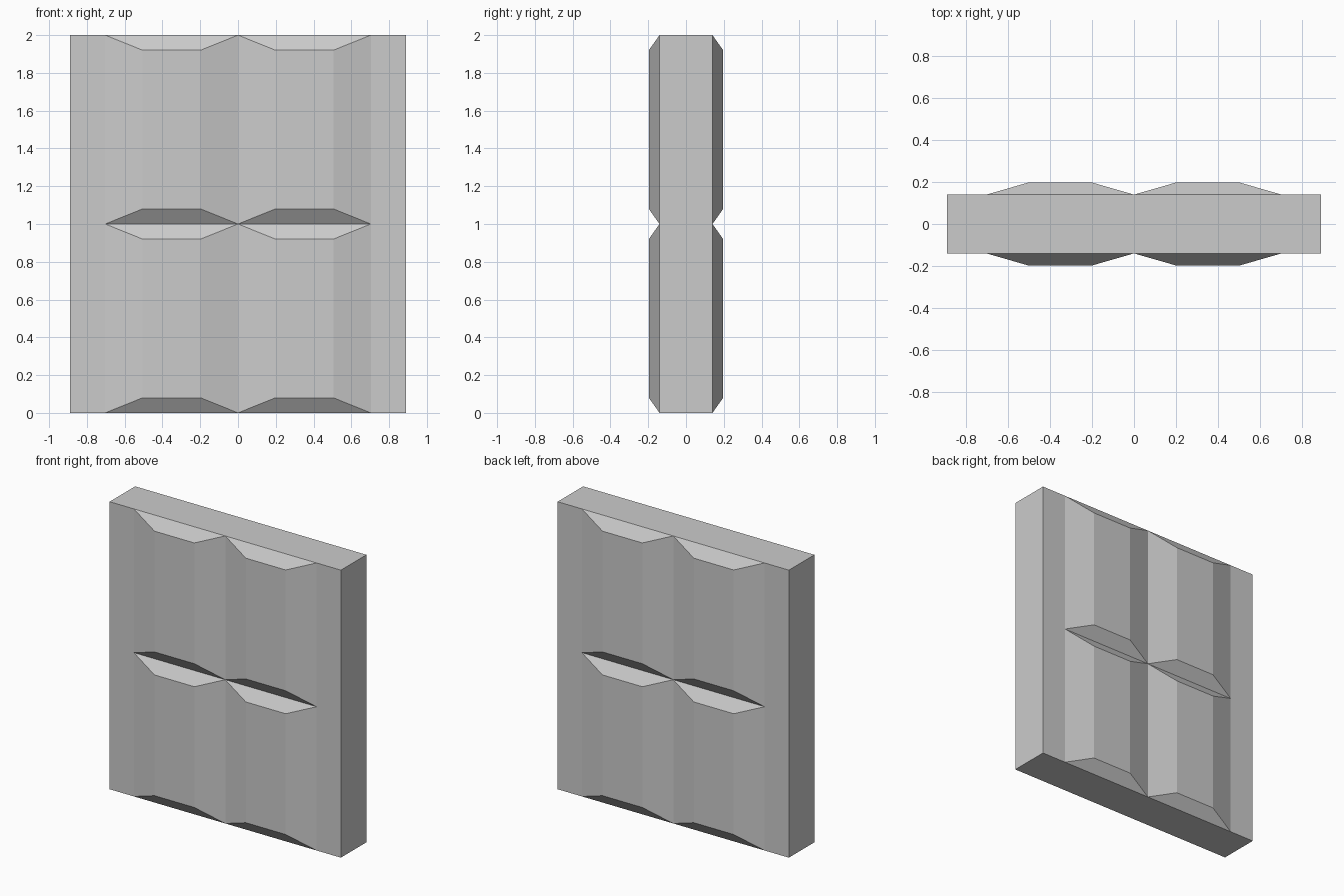
import bpy, bmesh
from mathutils import Matrix, Vector

if "Cube" in bpy.data.objects:
    bpy.data.objects.remove(bpy.data.objects["Cube"])

W, D, H = 0.89, 0.14, 2.0          # slab half width, half depth, height
PANEL_X, DEPTH = 0.703, 0.197      # outer panel edge, raised panel depth
INSET_X, INSET_Z = 0.198, 0.08     # bevel widths of the raised panels

# Slab
bm = bmesh.new()
bmesh.ops.create_cube(bm, size=1, matrix=Matrix.Translation((0, 0, H / 2))
                      @ Matrix.Diagonal((2 * W, 2 * D, H, 1)))

# Cut the slab along the panel borders
cuts = [((x, 0, 0), (1, 0, 0)) for x in (-PANEL_X, 0, PANEL_X)] + [((0, 0, H / 2), (0, 0, 1))]
for co, no in cuts:
    bmesh.ops.bisect_plane(bm, geom=bm.verts[:] + bm.edges[:] + bm.faces[:],
                           plane_co=co, plane_no=no)
bm.normal_update()

# Raise four bevelled panels on the front and four on the back
panels = [f for f in bm.faces
          if abs(f.normal.y) > 0.9 and abs(f.calc_center_median().x) < PANEL_X]
bmesh.ops.inset_individual(bm, faces=panels, thickness=0.05, depth=0)
for f in panels:
    c = f.calc_center_median()
    side = 1 if c.y > 0 else -1
    for v in f.verts:
        sx = 1 if v.co.x > c.x else -1
        sz = 1 if v.co.z > c.z else -1
        v.co = Vector((c.x + sx * (PANEL_X / 2 - INSET_X), side * DEPTH,
                       c.z + sz * (H / 4 - INSET_Z)))
bmesh.ops.recalc_face_normals(bm, faces=bm.faces)

mesh = bpy.data.meshes.new("door")
bm.to_mesh(mesh)
bm.free()
bpy.context.collection.objects.link(bpy.data.objects.new("panelled_door", mesh))
